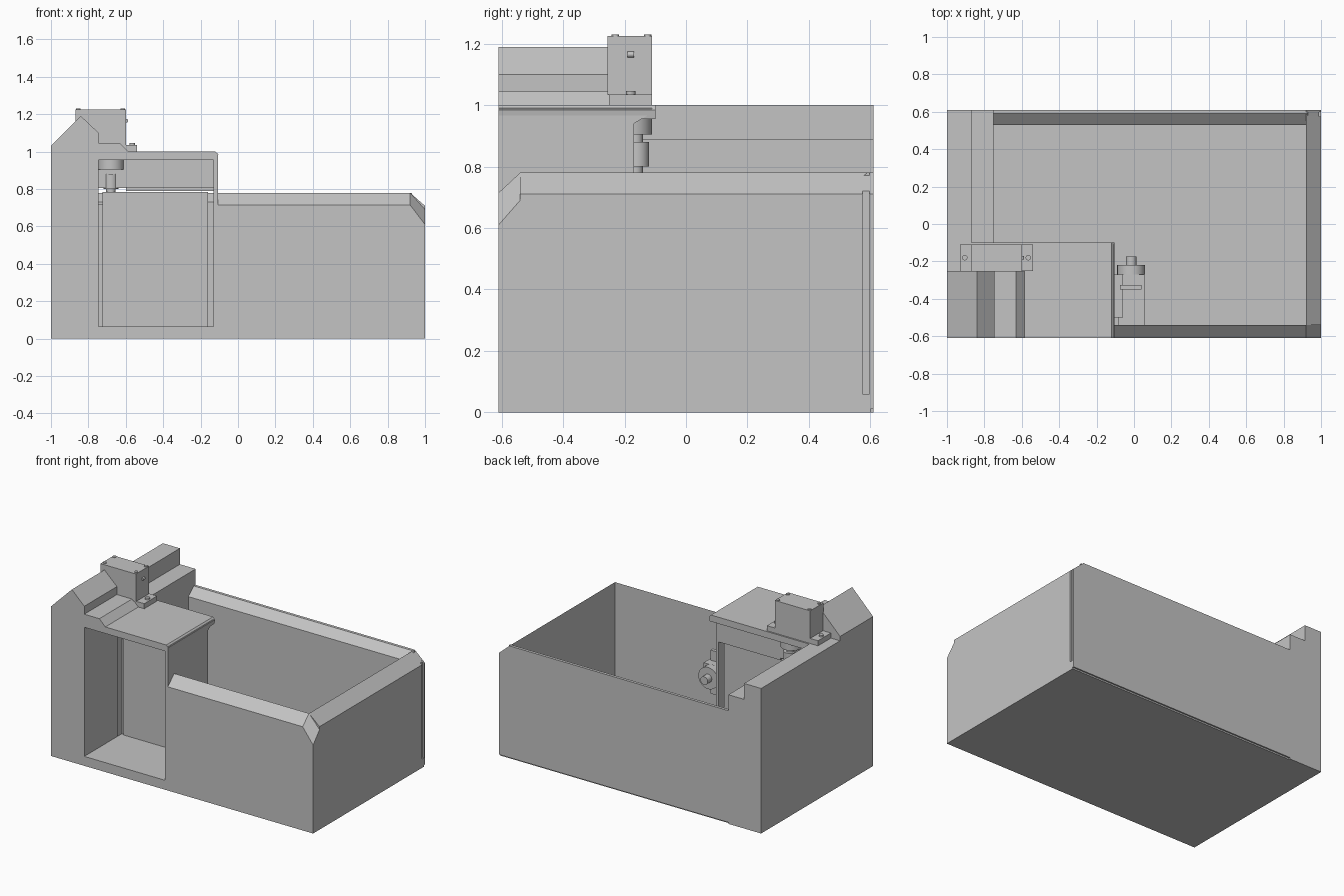
import bpy, bmesh, math
from mathutils import Vector

if "Cube" in bpy.data.objects:
    bpy.data.objects.remove(bpy.data.objects["Cube"])

GREY = (0.55, 0.55, 0.55, 1)
mat = bpy.data.materials.new("machine_grey")
mat.use_nodes = True
mat.diffuse_color = GREY
mat.node_tree.nodes["Principled BSDF"].inputs["Base Color"].default_value = GREY


def finish(name, bm):
    bmesh.ops.recalc_face_normals(bm, faces=bm.faces)
    mesh = bpy.data.meshes.new(name)
    bm.to_mesh(mesh)
    bm.free()
    mesh.materials.append(mat)
    obj = bpy.data.objects.new(name, mesh)
    bpy.context.collection.objects.link(obj)
    return obj


def prism(name, profile, axis, start, end):
    """Extrude a profile: (x, z) along y, or (y, z) along x."""
    bm = bmesh.new()
    place = (lambda a, b: (a, start, b)) if axis == "y" else (lambda a, b: (start, a, b))
    face = bm.faces.new([bm.verts.new(place(a, b)) for a, b in profile])
    geo = bmesh.ops.extrude_face_region(bm, geom=[face])["geom"]
    shift = Vector((0, end - start, 0)) if axis == "y" else Vector((end - start, 0, 0))
    bmesh.ops.translate(bm, vec=shift, verts=[v for v in geo if isinstance(v, bmesh.types.BMVert)])
    return finish(name, bm)


def box(name, x0, x1, y0, y1, z0, z1):
    return prism(name, [(x0, z0), (x1, z0), (x1, z1), (x0, z1)], "y", y0, y1)


def cylinder(name, centre, radius, depth, axis="z", sides=24):
    rot = (math.pi / 2, 0, 0) if axis == "y" else (0, 0, 0)
    bpy.ops.mesh.primitive_cylinder_add(vertices=sides, radius=radius, depth=depth,
                                        location=centre, rotation=rot)
    obj = bpy.context.object
    obj.name = name
    obj.data.materials.append(mat)
    bpy.ops.object.shade_smooth_by_angle()
    return obj


# Tray floor and walls
box("tray_floor", -1, 0.99, -0.61, 0.6, 0, 0.06)
prism("back_panel", [(-1, 0.01), (1, 0.01), (1, 0.71), (0.92, 0.78), (-1, 0.78)], "y", 0.598, 0.61)
prism("back_rim", [(0.598, 0.05), (0.598, 0.78), (0.59, 0.78), (0.53, 0.73), (0.53, 0.05)],
      "x", -0.76, 0.93)
prism("front_wall", [(-0.54, 0), (-0.61, 0), (-0.61, 0.715), (-0.54, 0.78)], "x", -0.11, 0.92)
prism("right_wall", [(0.92, 0), (1, 0), (1, 0.71), (0.92, 0.78)], "y", -0.54, 0.575)
prism("right_wall_seam", [(0.92, 0), (0.988, 0), (0.988, 0.72), (0.92, 0.78)], "y", 0.575, 0.6)
box("seam_foot", 0.9, 1, 0.575, 0.6, 0, 0.06)

# Bevelled front corner post
bm = bmesh.new()
corners = [(0.92, -0.54, 0.78), (0.92, -0.61, 0.715), (1, -0.61, 0.61), (1, -0.54, 0.69)]
top = [bm.verts.new(c) for c in corners]
base = [bm.verts.new((x, y, 0)) for x, y, z in corners]
bm.faces.new(top)
bm.faces.new(base)
for i in range(4):
    j = (i + 1) % 4
    bm.faces.new((top[i], top[j], base[j], base[i]))
finish("corner_post", bm)

# Tall side cabinet: peaked front part and stepped rear part
prism("cabinet_front", [(-1, 0), (-0.745, 0), (-0.745, 1.1), (-0.84, 1.19), (-1, 1.03)],
      "y", -0.61, -0.25)
prism("cabinet_rear", [(-1, 0), (-0.75, 0), (-0.75, 0.89), (-0.87, 0.89), (-0.87, 1.0), (-1, 1.0)],
      "y", -0.25, 0.61)

# Hood over the opening
prism("hood_top", [(-0.75, 0.955), (-0.11, 0.955), (-0.105, 0.985), (-0.12, 1.0), (-0.75, 1.0)],
      "y", -0.61, -0.1)
prism("hood_ledge", [(-0.75, 0.99), (-0.585, 0.99), (-0.585, 1.0), (-0.63, 1.045), (-0.75, 1.045)],
      "y", -0.61, -0.25)
box("motor_shelf", -0.94, -0.6, -0.25, -0.1, 0.955, 1.0)
prism("hood_side", [(-0.61, 0), (-0.61, 0.99), (-0.11, 0.99), (-0.11, 0.975), (-0.17, 0.94),
                    (-0.17, 0.06)], "x", -0.13, -0.108)
box("hood_back", -0.745, -0.13, -0.19, -0.17, 0.805, 0.955)
box("hood_lip", -0.6, -0.13, -0.21, -0.17, 0.79, 0.81)

# Opening: back panel with a thin edge strip
box("niche_back", -0.725, -0.16, -0.21, -0.185, 0.06, 0.785)
box("niche_edge", -0.745, -0.725, -0.2, -0.185, 0.06, 0.72)
box("niche_sill", -0.745, -0.13, -0.61, -0.19, 0.05, 0.065)

# Vertical drive motor, base plate, bolts and pulley
box("drive_base", -0.93, -0.54, -0.25, -0.11, 1.0, 1.035)
box("drive_motor", -0.87, -0.6, -0.255, -0.11, 1.035, 1.225)
for x in (-0.855, -0.615):
    for y in (-0.23, -0.125):
        cylinder("drive_bolt", (x, y, 1.226), 0.012, 0.008, sides=12)
for x in (-0.905, -0.565):
    cylinder("base_bolt", (x, -0.18, 1.038), 0.015, 0.016, sides=12)
cylinder("cable_port", (-0.597, -0.18, 1.165), 0.01, 0.02, "y", 12)
cylinder("drive_pulley", (-0.68, -0.18, 0.93), 0.07, 0.05)
cylinder("drive_shaft", (-0.68, -0.165, 0.85), 0.025, 0.14)
cylinder("drive_coupling", (-0.68, -0.16, 0.84), 0.04, 0.08)

# Horizontal motor on the side of the opening
box("side_motor", -0.085, 0.055, -0.54, -0.27, 0.42, 0.56)
box("side_motor_flange", -0.075, 0.04, -0.35, -0.325, 0.33, 0.63)
box("side_motor_bracket", -0.11, -0.06, -0.5, -0.27, 0.4, 0.58)
cylinder("side_motor_disc", (-0.015, -0.245, 0.49), 0.075, 0.05, "y")
cylinder("side_motor_shaft", (-0.015, -0.2, 0.49), 0.028, 0.05, "y")
